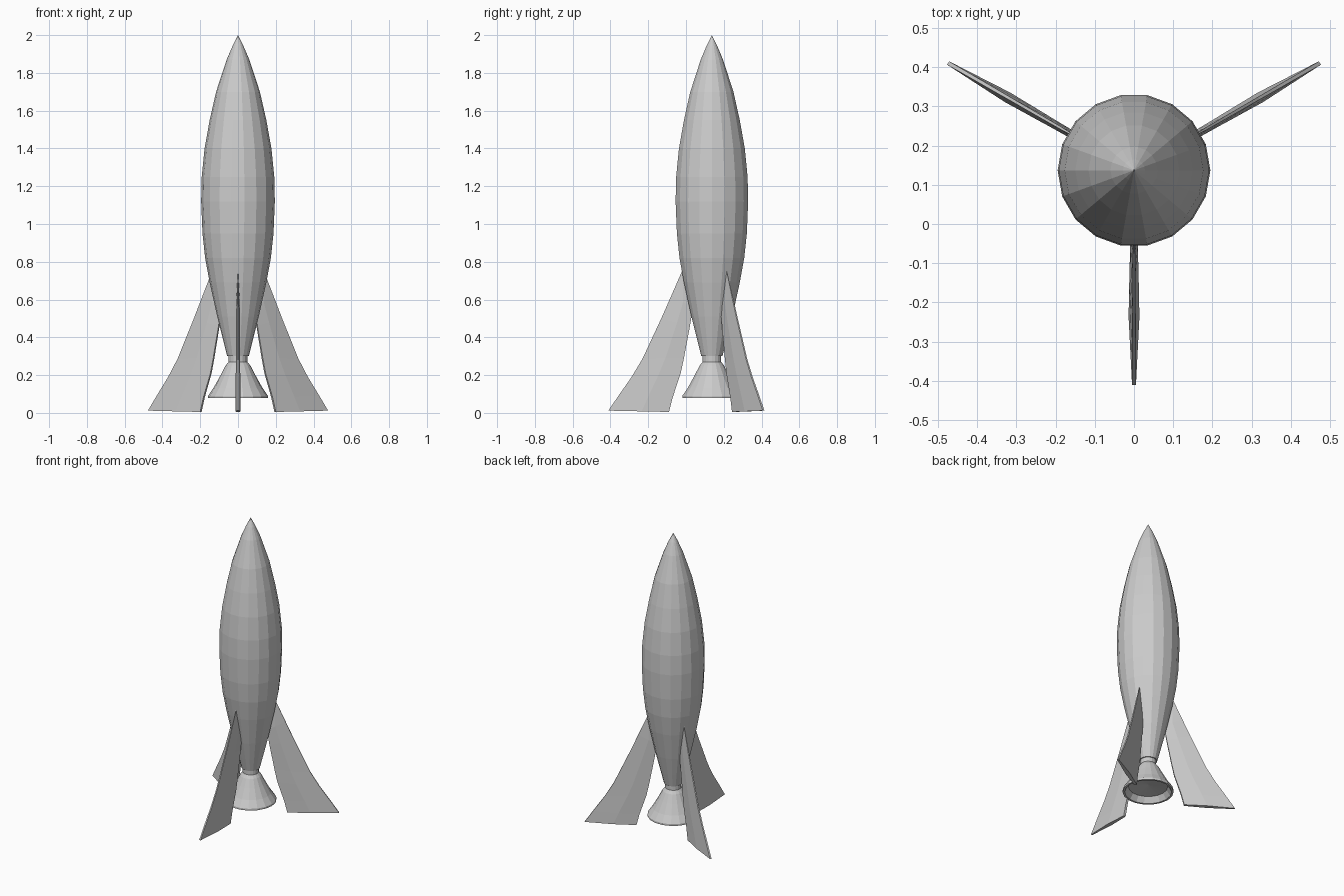
import bpy, bmesh
from math import sin, cos, tau, radians
from mathutils import Vector

if "Cube" in bpy.data.objects:
    bpy.data.objects.remove(bpy.data.objects["Cube"])

AXIS_Y = 0.137   # rocket axis sits behind the origin, the three fins balance it


def make_object(name, bm):
    bmesh.ops.recalc_face_normals(bm, faces=bm.faces)
    mesh = bpy.data.meshes.new(name)
    bm.to_mesh(mesh)
    bm.free()
    ob = bpy.data.objects.new(name, mesh)
    ob.location = (0, AXIS_Y, 0)
    bpy.context.collection.objects.link(ob)
    return ob


def lathe(name, profile, sides=18):
    """Revolve (radius, z) points; radius 0 closes to a single pole."""
    bm = bmesh.new()
    rings = []
    for r, z in profile:
        n = 1 if r == 0 else sides
        rings.append([bm.verts.new((r * cos(tau * i / sides), r * sin(tau * i / sides), z))
                      for i in range(n)])
    for a, b in zip(rings, rings[1:]):
        for i in range(sides):
            j = (i + 1) % sides
            quad = [a[i % len(a)], a[j % len(a)], b[j % len(b)], b[i % len(b)]]
            bm.faces.new(list(dict.fromkeys(quad)))
    return make_object(name, bm)


def fin(name, angle):
    """Swept fin: six-sided lens section at each level (inner r, z, outer r, z)."""
    levels = [(0.227, 0.005, 0.548, 0.012), (0.208, 0.08, 0.495, 0.09),
              (0.165, 0.21, 0.425, 0.19), (0.148, 0.29, 0.368, 0.285),
              (0.116, 0.46, 0.268, 0.50), (0.10, 0.56, 0.215, 0.62)]
    out = Vector((cos(angle), sin(angle), 0))
    side = Vector((-sin(angle), cos(angle), 0))
    section = [(0, 0.008), (0.45, 0.014), (1, 0.005), (1, -0.005), (0.45, -0.014), (0, -0.008)]
    bm = bmesh.new()
    rings = []
    for k, (ri, zi, ro, zo) in enumerate(levels):
        thin = 1 - 0.07 * k
        rings.append([bm.verts.new(out * (ri + (ro - ri) * t) + side * w * thin
                                   + Vector((0, 0, zi + (zo - zi) * t)))
                      for t, w in section])
    for a, b in zip(rings, rings[1:]):
        for i in range(6):
            j = (i + 1) % 6
            bm.faces.new((a[i], a[j], b[j], b[i]))
    # pointed top that dies into the hull
    tip = bm.verts.new(out * 0.152 + Vector((0, 0, 0.765)))
    for i in range(6):
        bm.faces.new((rings[-1][i], rings[-1][(i + 1) % 6], tip))
    bm.faces.new(rings[0])
    return make_object(name, bm)


# hull: spindle from nose to narrow neck
lathe("hull", [(0, 2.0), (0.028, 1.945), (0.060, 1.87), (0.116, 1.70), (0.150, 1.55),
               (0.177, 1.40), (0.192, 1.25), (0.195, 1.12), (0.188, 0.95), (0.174, 0.82),
               (0.150, 0.69), (0.110, 0.51), (0.080, 0.39), (0.057, 0.30), (0, 0.30)])

# nozzle: short neck, flared bell and recessed underside
lathe("nozzle", [(0, 0.31), (0.050, 0.31), (0.050, 0.27), (0.066, 0.25), (0.092, 0.20),
                 (0.128, 0.135), (0.159, 0.09), (0.159, 0.078), (0.146, 0.078),
                 (0.122, 0.115), (0, 0.13)])

# three fins, one facing the front
for label, deg in (("front_fin", 270), ("right_fin", 30), ("left_fin", 150)):
    fin(label, radians(deg))
